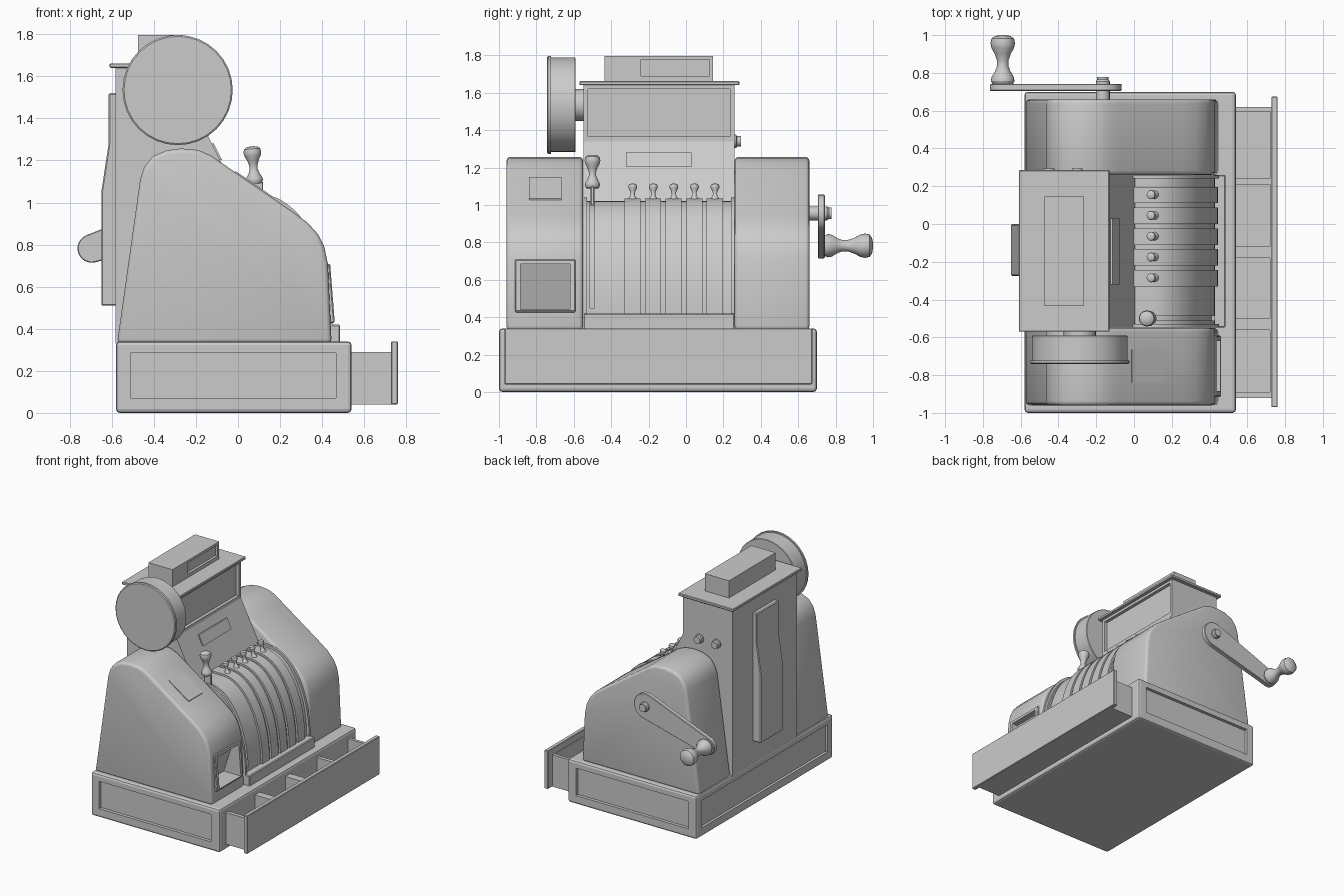
import bpy, bmesh, math
from mathutils import Vector

if "Cube" in bpy.data.objects:
    bpy.data.objects.remove(bpy.data.objects["Cube"])


def finish(name, bm, bevel=0.0, seg=2):
    bmesh.ops.recalc_face_normals(bm, faces=bm.faces[:])
    me = bpy.data.meshes.new(name)
    bm.to_mesh(me)
    bm.free()
    ob = bpy.data.objects.new(name, me)
    bpy.context.collection.objects.link(ob)
    if bevel:
        m = ob.modifiers.new("bevel", 'BEVEL')
        m.width, m.segments, m.limit_method = bevel, seg, 'ANGLE'
        m.angle_limit = math.radians(40)
        apply(ob, m)
    return ob


def activate(ob):
    bpy.ops.object.select_all(action='DESELECT')
    ob.select_set(True)
    bpy.context.view_layer.objects.active = ob


def apply(ob, mod):
    activate(ob)
    bpy.ops.object.modifier_apply(modifier=mod.name)


def smooth(ob):
    activate(ob)
    bpy.ops.object.shade_smooth_by_angle(angle=math.radians(32))
    return ob


def prism(name, pts, y0, y1, bevel=0.0, seg=2):
    """Side profile in x, z swept along y."""
    bm = bmesh.new()
    f = bm.faces.new([bm.verts.new((x, y0, z)) for x, z in pts])
    ext = bmesh.ops.extrude_face_region(bm, geom=[f])
    vs = [v for v in ext['geom'] if isinstance(v, bmesh.types.BMVert)]
    bmesh.ops.translate(bm, verts=vs, vec=(0, y1 - y0, 0))
    return finish(name, bm, bevel, seg)


def box(name, x, y, z, bevel=0.0, seg=2):
    return prism(name, [(x[0], z[0]), (x[1], z[0]), (x[1], z[1]), (x[0], z[1])], *y, bevel, seg)


def lathe(name, prof, loc, axis, n=24):
    """Radius, height profile turned around an axis."""
    q = Vector((0, 0, 1)).rotation_difference(Vector(axis))
    bm = bmesh.new()
    rings = [[bm.verts.new(Vector(loc) + q @ Vector((r * math.cos(math.tau * i / n),
              r * math.sin(math.tau * i / n), h))) for i in range(n)] for r, h in prof]
    for a, b in zip(rings, rings[1:]):
        for i in range(n):
            bm.faces.new((a[i], a[(i + 1) % n], b[(i + 1) % n], b[i]))
    bm.faces.new(rings[0])
    bm.faces.new(rings[-1])
    return smooth(finish(name, bm))


def cut(ob, *cutters, remove=True):
    for c in cutters:
        m = ob.modifiers.new("cut", 'BOOLEAN')
        m.operation, m.solver, m.object = 'DIFFERENCE', 'EXACT', c
        apply(ob, m)
        if remove:
            bpy.data.objects.remove(c)


# Base with recessed panels on three sides
base = box("base", (-0.58, 0.54), (-1.0, 0.70), (0, 0.34), 0.018)
cut(base, box("c", (-0.51, 0.465), (-1.1, -0.975), (0.07, 0.285)),
    box("c", (-0.51, 0.465), (0.675, 0.8), (0.07, 0.285)),
    box("c", (-0.7, -0.56), (-0.93, 0.63), (0.07, 0.285)))

# Open drawer with four compartments
tray = box("drawer_tray", (0.50, 0.735), (-0.92, 0.62), (0.04, 0.29))
cut(tray, *[box("c", (0.52, 0.72), y, (0.09, 0.4)) for y in
            ((-0.89, -0.56), (-0.50, -0.18), (-0.12, 0.21), (0.24, 0.595))])
box("drawer_front", (0.727, 0.76), (-0.97, 0.675), (0.04, 0.34), 0.004, 1)

# Side housings
cheek = [(-0.575, 0.33), (-0.465, 1.11), (-0.445, 1.17), (-0.405, 1.22), (-0.34, 1.248),
         (-0.27, 1.257), (-0.19, 1.25), (-0.13, 1.225), (-0.08, 1.19), (0.26, 0.957),
         (0.33, 0.905), (0.38, 0.85), (0.41, 0.79), (0.427, 0.71), (0.445, 0.33)]
left = prism("left_housing", cheek, -0.96, -0.55, 0.022, 3)
right = prism("right_housing", cheek, 0.26, 0.66, 0.022, 3)

# Receipt window cut through its frame into the left housing
frame = prism("receipt_frame", [(0.40, 0.415), (0.46, 0.43), (0.438, 0.71), (0.40, 0.70)],
              -0.915, -0.59, 0.006, 1)
hole = prism("window_cutter", [(0.5, 0.44), (0.5, 0.683), (0.39, 0.683), (0.31, 0.44)], -0.885, -0.62)
cut(frame, hole, remove=False)
cut(left, hole)
smooth(left)
smooth(right)

# Plate on the left housing slope
prism("housing_plate", [(-0.015, 1.125), (0.155, 1.01), (0.159, 1.033), (-0.011, 1.149)], -0.84, -0.665)

# Tower with display recess and sloped front
tower = prism("tower", [(-0.583, 0.33), (-0.583, 1.645), (-0.155, 1.645), (-0.155, 1.34),
                        (0.005, 1.02), (0.005, 0.33)], -0.548, 0.258)
cut(tower, box("c", (-0.18, 0.0), (-0.525, 0.235), (1.365, 1.62)))
prism("tower_plaque", [(-0.14, 1.28), (-0.115, 1.28), (-0.077, 1.203), (-0.10, 1.203)], -0.32, 0.03)
box("roof_plate", (-0.61, -0.13), (-0.57, 0.285), (1.64, 1.662), 0.004, 1)
sign = box("top_box", (-0.475, -0.265), (-0.435, 0.145), (1.655, 1.797))
cut(sign, box("c", (-0.285, -0.2), (-0.24, 0.125), (1.69, 1.777)))

# Rear cover
prism("rear_cover", [(-0.57, 0.51), (-0.65, 0.51), (-0.65, 1.05), (-0.615, 1.28),
                     (-0.615, 1.52), (-0.57, 1.52)], -0.275, 0.0, 0.006, 1)


# Curved key drum with raised bands and a lever slot
def drum_profile(d=0.0):
    arc = [(0.10 + (0.33 + d) * math.cos(t), 0.42 + (0.6 + d) * math.sin(t))
           for t in [math.pi / 2 * i / 20 for i in range(21)]]
    return [(-0.05, 0.33), (0.43 + d, 0.33)] + arc + [(-0.05, 1.02 + d)]


drum = prism("key_drum", drum_profile(), -0.548, 0.258)
cut(drum, box("c", (0.11, 0.6), (-0.512, -0.488), (0.45, 1.1)))
slot_floor = prism("lever_slot_floor", drum_profile(-0.02), -0.52, -0.48)
smooth(drum)
smooth(slot_floor)
keys = [-0.285 + 0.11 * i for i in range(5)]
for i, y in enumerate(keys):
    smooth(prism(f"drum_band_{i + 1}", drum_profile(0.015), y - 0.045, y + 0.042))
for i, y in enumerate((-0.548, 0.24)):
    smooth(prism(f"drum_edge_{i + 1}", drum_profile(0.02), y, y + 0.018))
box("drum_ledge", (0.40, 0.485), (-0.548, 0.26), (0.33, 0.42), 0.006, 1)

# Knobs: same turned shape for keys, lever and crank grip
knob = [(0.05, 0.0), (0.06, 0.02), (0.058, 0.04), (0.04, 0.07), (0.029, 0.10), (0.03, 0.13),
        (0.042, 0.165), (0.058, 0.195), (0.063, 0.22), (0.058, 0.245), (0.04, 0.258), (0.012, 0.263)]


def turned(name, loc, axis, length, rad):
    return lathe(name, [(r / 0.063 * rad, h / 0.263 * length) for r, h in knob], loc, axis)


for i, y in enumerate(keys):
    turned(f"key_{i + 1}", (0.11, y, 1.02), (-0.25, 0, 1), 0.095, 0.024)
box("lever_stem", (0.06, 0.12), (-0.51, -0.49), (0.97, 1.10), 0.004, 1)
turned("lever_knob", (0.08, -0.5, 1.09), (-0.08, 0, 1), 0.178, 0.042)

# Round drum on the front side of the tower
lathe("dial_body", [(0.25, 0), (0.253, 0.004), (0.253, 0.14)], (-0.287, -0.59, 1.535), (0, -1, 0), 32)
lathe("dial_rim", [(0.262, 0), (0.262, 0.015), (0.255, 0.02)], (-0.287, -0.722, 1.535), (0, -1, 0), 32)
lathe("dial_axle", [(0.085, 0), (0.085, 0.07)], (-0.287, -0.53, 1.535), (0, -1, 0))

# Side screws on the tower
for i, x in enumerate((-0.45, -0.30)):
    lathe(f"tower_screw_{i + 1}", [(0.036, 0), (0.036, 0.018), (0.028, 0.022), (0.028, 0.045)],
          (x, 0.25, 1.34), (0, 1, 0), 12)

# Crank: tapered arm between two round ends
pivot, grip = Vector((-0.165, 0.955)), Vector((-0.695, 0.782))
R, r = 0.10, 0.068
ang = math.atan2(*(grip - pivot).yx)
off = math.acos((R - r) / (grip - pivot).length)
arm = []
for c, rad, a0, a1 in ((pivot, R, ang + off, ang + math.tau - off), (grip, r, ang - off, ang + off)):
    for i in range(17):
        a = a0 + (a1 - a0) * i / 16
        arm.append((c.x + rad * math.cos(a), c.y + rad * math.sin(a)))
smooth(prism("crank_arm", arm, 0.705, 0.742, 0.004, 1))
lathe("crank_pivot", [(0.037, 0), (0.037, 0.105), (0.03, 0.115), (0.03, 0.128)],
      (pivot.x, 0.65, pivot.y), (0, 1, 0), 16)
turned("crank_grip", (grip.x, 0.737, grip.y), (0, 1, 0), 0.263, 0.065)
